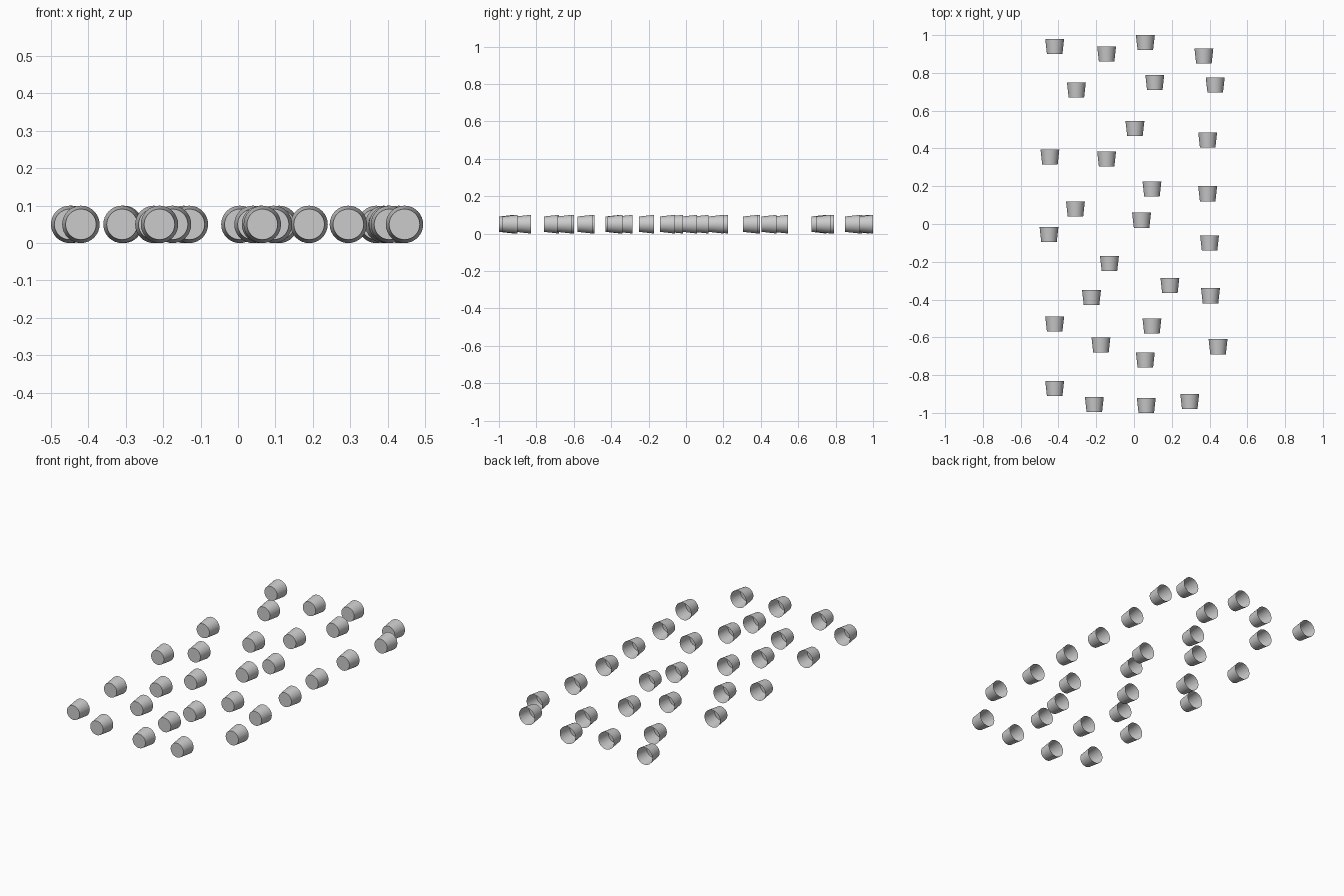
import bpy
import bmesh
import math
from mathutils import Matrix

cube = bpy.data.objects.get("Cube")
if cube:
    bpy.data.objects.remove(cube, do_unlink=True)

LENGTH, R_RIM, R_BASE, SIDES = 0.08, 0.05, 0.041, 32

grey = bpy.data.materials.new("light_grey")
grey.use_nodes = True
colour = (0.6, 0.6, 0.6, 1)
grey.diffuse_color = colour
grey.node_tree.nodes["Principled BSDF"].inputs["Base Color"].default_value = colour

# Cup shell lying on its side: flat base to the front, open rim to the back
bm = bmesh.new()
bmesh.ops.create_cone(bm, cap_ends=True, segments=SIDES, radius1=R_BASE,
                      radius2=R_RIM, depth=LENGTH,
                      matrix=Matrix.Rotation(-math.pi / 2, 4, "X"))
rim_cap = max(bm.faces, key=lambda f: f.calc_center_median().y)
bmesh.ops.delete(bm, geom=[rim_cap], context="FACES_ONLY")
for face in bm.faces:
    face.smooth = len(face.verts) == 4
for edge in bm.edges:
    edge.smooth = all(len(f.verts) == 4 for f in edge.link_faces)
mesh = bpy.data.meshes.new("cup")
bm.to_mesh(mesh)
bm.free()
mesh.materials.append(grey)

# Scattered cups, back to front
spots = [
    (-.42, .94), (-.145, .90), (.06, .96), (.37, .89), (-.305, .71),
    (.11, .75), (.43, .735), (.005, .505), (.39, .445), (-.445, .355),
    (-.145, .345), (.095, .185), (.39, .16), (-.31, .08), (.04, .02),
    (-.45, -.055), (.40, -.10), (-.13, -.21), (.19, -.325), (-.225, -.39),
    (.405, -.38), (-.42, -.53), (.095, -.54), (-.175, -.64), (.06, -.72),
    (.445, -.65), (-.42, -.87), (-.21, -.955), (.065, -.96), (.295, -.94),
]
for i, (x, y) in enumerate(spots, 1):
    cup = bpy.data.objects.new(f"cup_{i:02d}", mesh)
    cup.location = (x, y, R_RIM)
    bpy.context.collection.objects.link(cup)
